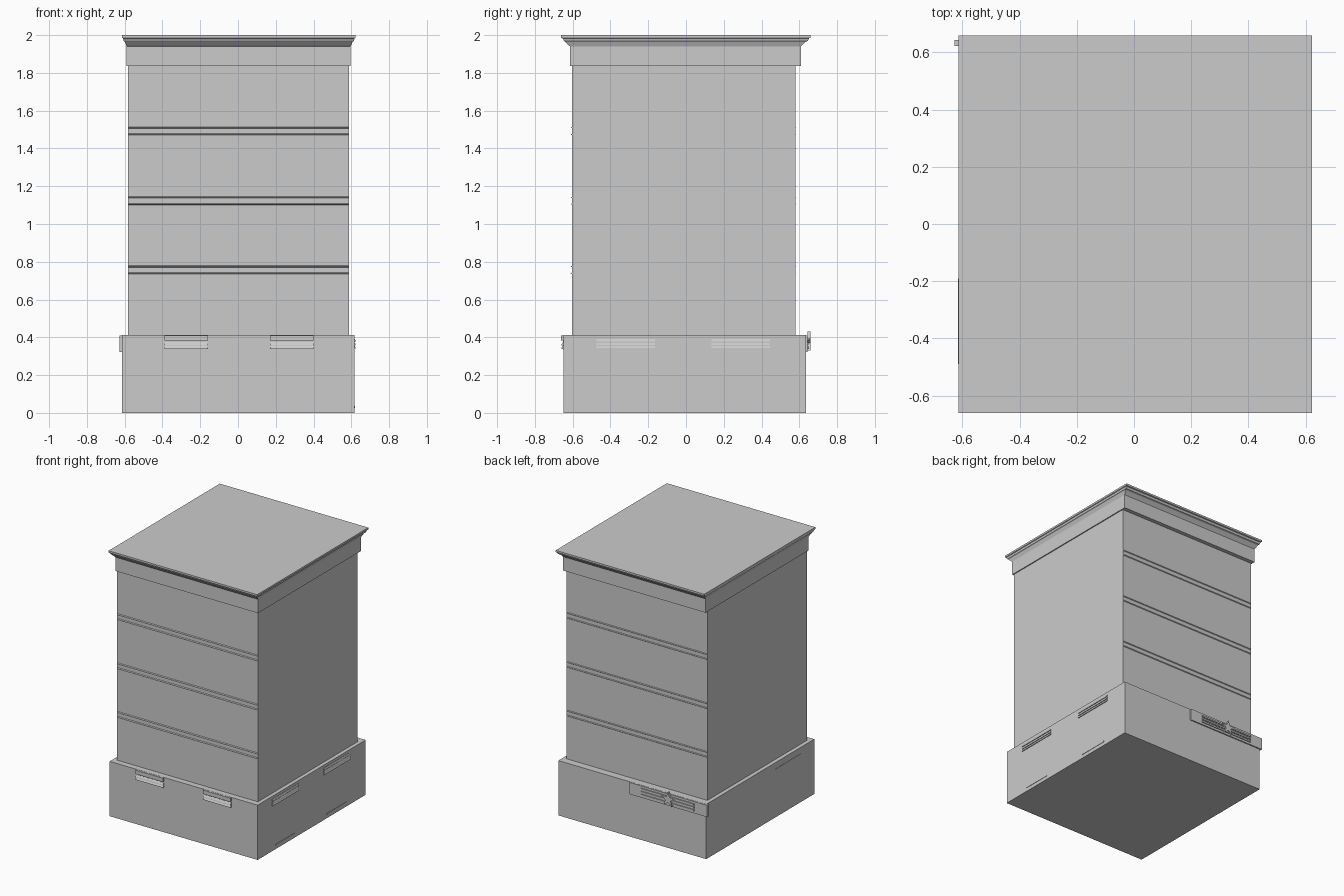
import bpy, bmesh, math

if "Cube" in bpy.data.objects:
    bpy.data.objects.remove(bpy.data.objects["Cube"])


def mesh_object(name, verts, faces):
    me = bpy.data.meshes.new(name)
    me.from_pydata(verts, [], faces)
    bm = bmesh.new()
    bm.from_mesh(me)
    bmesh.ops.recalc_face_normals(bm, faces=bm.faces)
    bm.to_mesh(me)
    bm.free()
    ob = bpy.data.objects.new(name, me)
    bpy.context.collection.objects.link(ob)
    return ob


def loft(name, sections):
    """Stack rectangles (x0, x1, y0, y1, z) into a closed solid."""
    verts, faces = [], []
    for x0, x1, y0, y1, z in sections:
        verts += [(x0, y0, z), (x1, y0, z), (x1, y1, z), (x0, y1, z)]
    n = len(sections)
    for s in range(n - 1):
        for k in range(4):
            a, b = s * 4 + k, s * 4 + (k + 1) % 4
            faces.append((a, b, b + 4, a + 4))
    faces += [(3, 2, 1, 0), tuple(range(4 * n - 4, 4 * n))]
    return mesh_object(name, verts, faces)


def box(name, x0, x1, y0, y1, z0, z1):
    return loft(name, [(x0, x1, y0, y1, z0), (x0, x1, y0, y1, z1)])


def strip(name, profile, a, b, wall, side):
    """Extrude an (outward, z) profile along a wall; side picks the outward direction."""
    def place(t, d, z):
        return {'front': (t, wall - d, z), 'back': (t, wall + d, z),
                'right': (wall + d, t, z), 'left': (wall - d, t, z)}[side]
    n = len(profile)
    verts = [place(t, d, z) for t in (a, b) for d, z in profile]
    faces = [(k, (k + 1) % n, n + (k + 1) % n, n + k) for k in range(n)]
    faces += [tuple(range(n)), tuple(range(2 * n - 1, n - 1, -1))]
    return mesh_object(name, verts, faces)


# Main masses
box('base', -0.613, 0.617, -0.648, 0.635, 0, 0.412)
box('tower_body', -0.583, 0.588, -0.603, 0.579, 0.41, 1.9)

# Cornice: plain band, stepped flare and flat roof
loft('cornice', [
    (-0.589, 0.596, -0.614, 0.609, 1.836),
    (-0.589, 0.596, -0.614, 0.609, 1.940),
    (-0.592, 0.599, -0.622, 0.615, 1.947),
    (-0.600, 0.607, -0.640, 0.632, 1.965),
    (-0.605, 0.613, -0.646, 0.644, 1.969),
    (-0.609, 0.617, -0.654, 0.651, 1.983),
    (-0.613, 0.622, -0.661, 0.659, 1.986),
    (-0.613, 0.622, -0.661, 0.659, 2.000)])

# Paired ridge mouldings on front and back walls
for z in (0.757, 1.123, 1.492):
    for dz in (-0.018, 0.018):
        ridge = [(-0.004, z + dz - 0.006), (0.008, z + dz), (-0.004, z + dz + 0.006)]
        strip('front_moulding', ridge, -0.58, 0.585, -0.603, 'front')
        small = [(d * 0.6, h) for d, h in ridge]
        strip('back_moulding', small, -0.58, 0.585, 0.579, 'back')


def louvre(h):
    return [(-0.004, h + 0.010), (0.004, h + 0.010), (0.012, h - 0.004),
            (0.012, h - 0.008), (-0.004, h - 0.008)]


# Front vents: hood plate with louvres beneath
for a, b in ((-0.39, -0.16), (0.17, 0.40)):
    box('front_vent_hood', a, b, -0.661, -0.645, 0.382, 0.411)
    box('front_vent_back', a, b, -0.651, -0.645, 0.335, 0.385)
    for h in (0.364, 0.346):
        strip('front_vent_louvre', louvre(h), a, b, -0.648, 'front')

# Right side vents and low drain slots
for a, b in ((-0.475, -0.165), (0.135, 0.445)):
    for h in (0.382, 0.363, 0.346):
        slim = [(d * 0.5, h + (e - h) * 0.8) for d, e in louvre(h)]
        strip('side_vent_louvre', slim, a, b, 0.617, 'right')
for a, b in ((-0.435, -0.208), (0.17, 0.41)):
    box('drain_slot', 0.61, 0.620, a, b, 0.026, 0.036)

# Left side slot
box('left_slot', -0.615, -0.61, -0.49, -0.19, 0.358, 0.364)

# Back sign plate wrapping the corner, with slats and a star badge
box('back_plate', -0.627, 0.02, 0.622, 0.644, 0.323, 0.411)
for h in (0.345, 0.367, 0.389):
    box('back_slat', -0.52, -0.08, 0.64, 0.651, h - 0.006, h + 0.006)
ring = [(0.056 if k % 2 == 0 else 0.023, math.pi / 2 + k * math.pi / 5) for k in range(10)]
star = [(-0.31 + r * math.cos(t), 0.376 + r * math.sin(t)) for r, t in ring]
mesh_object('star_badge',
            [(x, y, z) for y in (0.642, 0.659) for x, z in star],
            [tuple(range(10)), tuple(range(19, 9, -1))] +
            [(k, (k + 1) % 10, 10 + (k + 1) % 10, 10 + k) for k in range(10)])
